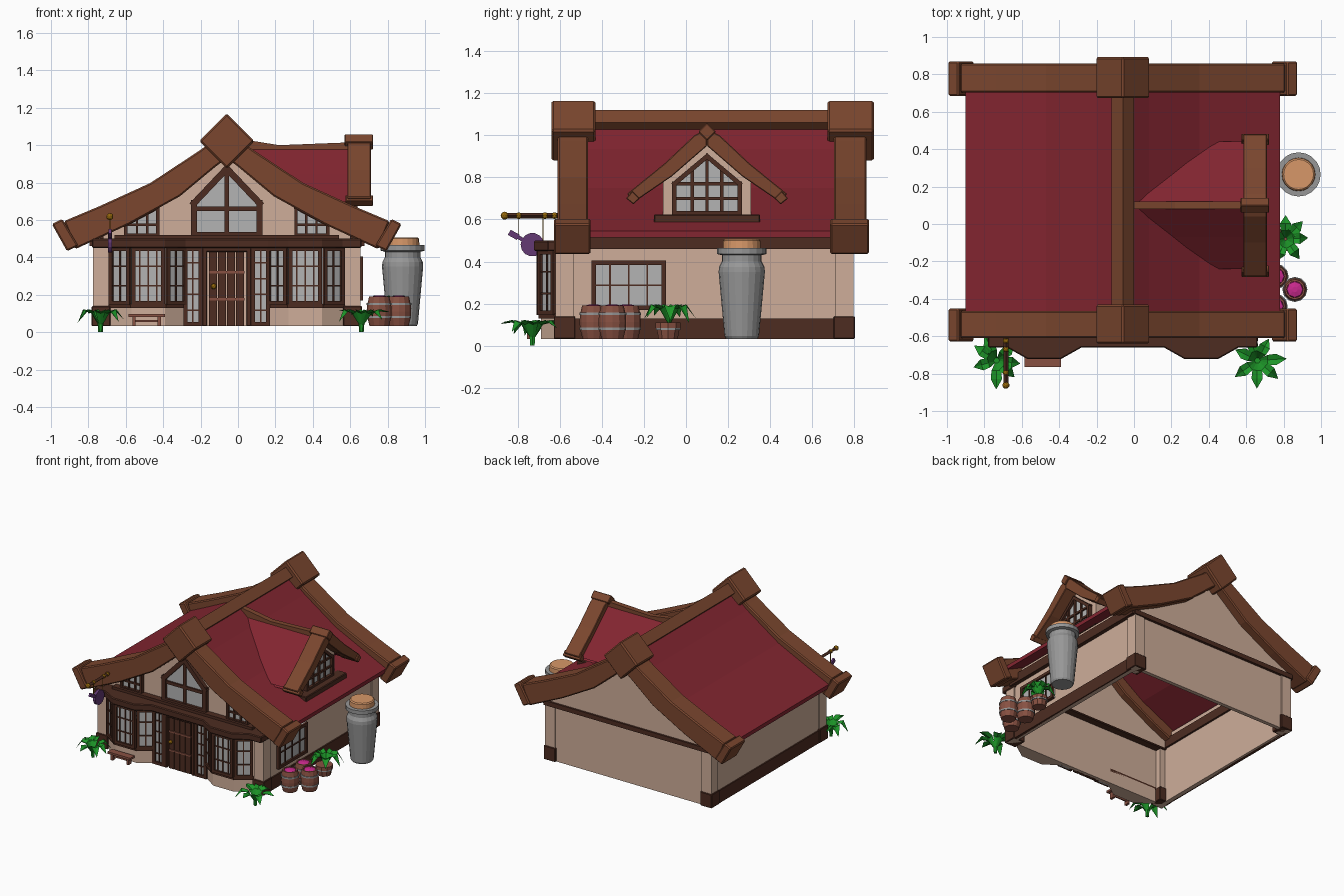
import bpy, bmesh, math, random
from mathutils import Matrix, Vector

if "Cube" in bpy.data.objects:
    bpy.data.objects.remove(bpy.data.objects["Cube"])

random.seed(4)
C = -0.06  # x of the ridge line
G = 0.033  # ground level of the house

def mat(name, r, g, b):
    m = bpy.data.materials.new(name)
    m.diffuse_color = [(c / 255) ** 2.2 for c in (r, g, b)] + [1]
    m.use_nodes = True
    m.node_tree.nodes["Principled BSDF"].inputs["Base Color"].default_value = m.diffuse_color
    return m

WOOD = mat("wood", 122, 72, 50); DARK = mat("dark_wood", 78, 48, 38); CREAM = mat("plaster", 205, 172, 152)
RED = mat("roof_red", 130, 42, 52); GLASS = mat("glass", 178, 178, 178); METAL = mat("metal", 150, 150, 150)
GOLD = mat("gold", 150, 105, 20); GREEN = mat("leaf", 35, 150, 45); PINK = mat("pink", 200, 45, 140)
CORK = mat("cork", 214, 150, 104); PURPLE = mat("purple", 100, 60, 115); BARREL = mat("barrel_wood", 135, 82, 68)

def finish(name, bm, m, bevel=0):
    bmesh.ops.recalc_face_normals(bm, faces=bm.faces)
    me = bpy.data.meshes.new(name)
    bm.to_mesh(me)
    bm.free()
    me.materials.append(m)
    ob = bpy.data.objects.new(name, me)
    bpy.context.collection.objects.link(ob)
    if bevel:
        md = ob.modifiers.new("bevel", 'BEVEL')
        md.width, md.segments, md.limit_method = bevel, 1, 'ANGLE'
    return ob

def prisms(name, polys, axis, a, b, m, bevel=0, mx=None):
    """Extrude 2D polygons along an axis from a to b."""
    put = {'x': lambda u, v, t: (t, u, v), 'y': lambda u, v, t: (u, t, v), 'z': lambda u, v, t: (u, v, t)}[axis]
    bm = bmesh.new()
    for p in polys:
        lo = [bm.verts.new(put(u, v, a)) for u, v in p]
        hi = [bm.verts.new(put(u, v, b)) for u, v in p]
        bm.faces.new(lo)
        bm.faces.new(hi[::-1])
        for i in range(len(p)):
            j = (i + 1) % len(p)
            bm.faces.new((lo[i], hi[i], hi[j], lo[j]))
    if mx:
        bmesh.ops.transform(bm, matrix=mx, verts=bm.verts)
    return finish(name, bm, m, bevel)

def rect(x0, x1, y0, y1):
    return [(x0, y0), (x1, y0), (x1, y1), (x0, y1)]

def box(name, x0, x1, y0, y1, z0, z1, m, bevel=0):
    return prisms(name, [rect(x0, x1, y0, y1)], 'z', z0, z1, m, bevel)

def seg(p, q, w):
    p, q = Vector(p), Vector(q)
    d = (q - p).normalized() * w / 2
    n = Vector((-d.y, d.x))
    return [tuple(v) for v in (p - d + n, p - d - n, q + d - n, q + d + n)]

def diamond(u, v, r):
    return [(u - r, v), (u, v - r), (u + r, v), (u, v + r)]

def mir(pts, s, c=C):
    return [(c + s * d, z) for d, z in pts]

def window(name, p0, p1, z0, z1, cols, rows):
    """Upright gridded window along a wall line, seen left to right from outside."""
    d = Vector(p1) - Vector(p0)
    w = d.length
    mx = Matrix.Translation((*p0, 0)) @ Matrix.Rotation(math.atan2(d.y, d.x), 4, 'Z')
    prisms(name + "_glass", [rect(0, w, z0, z1)], 'y', -0.006, 0.008, GLASS, mx=mx)
    f = 0.011
    edge = [rect(0, w, z0, z0 + 2 * f), rect(0, w, z1 - 2 * f, z1), rect(0, 2 * f, z0, z1), rect(w - 2 * f, w, z0, z1)]
    prisms(name + "_frame", edge, 'y', -0.02, 0.01, DARK, mx=mx)
    bars = [rect(w * i / cols - .004, w * i / cols + .004, z0, z1) for i in range(1, cols)]
    bars += [rect(0, w, z - .004, z + .004) for z in [z0 + (z1 - z0) * j / rows for j in range(1, rows)]]
    prisms(name + "_bars", bars, 'y', -0.013, 0, DARK, mx=mx)

def poly_window(name, pts, axis, t, out, bars, w=0.026):
    prisms(name + "_glass", [pts], axis, t, t + out * 0.01, GLASS)
    prisms(name + "_frame", [seg(p, q, w) for p, q in zip(pts, pts[1:] + pts[:1])], axis, t, t + out * 0.03, DARK)
    prisms(name + "_bars", [seg(*b, w * 0.7) for b in bars], axis, t, t + out * 0.022, DARK)

def lathe(name, prof, x, y, n, m):
    bm = bmesh.new()
    rings = [[bm.verts.new((x + r * math.cos(math.tau * i / n), y + r * math.sin(math.tau * i / n), z))
              for i in range(n)] for r, z in prof]
    for a, b in zip(rings, rings[1:]):
        for i in range(n):
            bm.faces.new((a[i], a[(i + 1) % n], b[(i + 1) % n], b[i]))
    bm.faces.new(rings[0])
    bm.faces.new(rings[-1])
    return finish(name, bm, m)

# Walls, open underneath
for s, n in ((-1, "left"), (1, "right")):
    prisms(n + "_wall", [rect(*sorted((C + s * .675, C + s * .705)), -.6, .79)], 'z', G, .57, CREAM)
    prisms(n + "_base_band", [rect(*sorted((C + s * .69, C + s * .715)), -.56, .75)], 'z', G, .13, DARK)
    prisms(n + "_eave_beam", [rect(*sorted((C + s * .66, C + s * .735)), -.56, .79)], 'z', .46, .53, DARK)
    for y0, y1, e in ((-.62, -.535, "front"), (.71, .795, "back")):
        xs = sorted((C + s * .63, C + s * .714))
        box(f"{e}_{n}_post", *xs, y0, y1, G, .47, CREAM)
        box(f"{e}_{n}_post_foot", xs[0] - .008, xs[1] + .008, y0 - .008, y1 + .008, G, .14, DARK, .004)
box("front_wall", C - .7, C + .7, -.61, -.58, G, .46, CREAM)
box("back_wall", C - .7, C + .7, .755, .785, G, .48, CREAM)
gable = [(.7, .46), (.7, .575), (.4, .72), (.14, .9)]
gable = mir(gable, 1) + [(C, 1.0)] + mir(gable[::-1], -1)
prisms("front_gable", [gable], 'y', -.55, -.52, CREAM)
prisms("back_gable", [gable], 'y', .755, .79, CREAM)
box("back_gable_beam", C - .72, C + .72, .75, .805, .455, .49, DARK)

# Main roof with ridge and barge boards
RP = [(0, 1.05), (.14, .935), (.41, .75), (.68, .62), (.84, .545)]
under = [(d, z - .03) for d, z in RP]
for s, n in ((-1, "left"), (1, "right")):
    prisms(n + "_roof", [mir(RP, s) + mir(under[::-1], s)], 'y', -.54, .78, RED)
prisms("ridge_beam", [diamond(C, 1.06, .06)], 'y', -.55, .79, WOOD)
board = [(0, 1.08), (.14, .975), (.41, .797), (.68, .674), (.87, .594), (.81, .444), (.52, .578), (.25, .727), (.06, .885), (0, .93)]
cap = [(.935, .578), (.88, .606), (.794, .462), (.854, .433)]
for n, y0, y1, g in (("front", -.61, -.465, -1), ("back", .703, .858, 1)):
    for s, e in ((-1, "left"), (1, "right")):
        prisms(f"{n}_{e}_barge_board", [mir(board, s)], 'y', y0, y1, WOOD, .008)
        prisms(f"{n}_{e}_barge_cap", [mir(cap, s)], 'y', y0 - .018, y1 + .012, WOOD, .008)
    prisms(n + "_peak_block", [diamond(C, 1.022, .148)], 'y', y0 - .03, y1 + .035, WOOD, .01)

# Bay windows, cornice and front sill
bay = [(.07, -.60), (.222, -.615), (.33, -.69), (.51, -.69), (.62, -.615), (.64, -.60)]
for s, n in ((-1, "left"), (1, "right")):
    prisms(n + "_bay_base", [mir(bay[1:5] + [(.62, -.58), (.222, -.58)], s)], 'z', G, .14, CREAM)
    prisms(n + "_bay_sill", [mir([(.21, -.62), (.325, -.702), (.515, -.702), (.632, -.62), (.632, -.58), (.21, -.58)], s)],
           'z', .13, .152, DARK)
    b = mir(bay[1:5], s)
    b = b if s > 0 else b[::-1]
    for i, c in enumerate((2, 4, 2)):
        window(f"{n}_bay_window_{i}", b[i], b[i + 1], .145, .455, c, 3)
    d0, d1 = sorted((C + s * .13, C + s * .232))
    window(n + "_sidelight", (d0, -.615), (d1, -.615), G, .455, 2, 5)
half = [(.22, -.66), (.33, -.722), (.51, -.722), (.62, -.66), (.72, -.66), (.72, -.52)]
prisms("front_cornice", [mir(half[::-1], -1) + mir(half, 1)], 'z', .45, .5, DARK, .006)
box("gable_sill", C - .6, C + .6, -.6, -.53, .495, .52, DARK)

# Door
prisms("door_planks", [rect(-.155 + i * .048, -.111 + i * .048, G, .44) for i in range(4)], 'y', -.628, -.6, DARK)
prisms("door_frame", [rect(-.19, -.165, G, .455), rect(.045, .07, G, .455), rect(-.19, .07, .43, .455)], 'y', -.64, -.6, DARK, .004)
prisms("door_hinges", [rect(-.155, .035, z, z + .012) for z in (.17, .315)], 'y', -.634, -.62, BARREL)
bm = bmesh.new()
bmesh.ops.create_icosphere(bm, subdivisions=2, radius=.015, matrix=Matrix.Translation((-.13, -.642, .245)))
finish("door_knob", bm, GOLD)

# Gable and side windows
pent = [(C - .175, .52), (C + .175, .52), (C + .175, .69), (C, .875), (C - .175, .69)]
poly_window("gable_window", pent, 'y', -.55, -1, [((C, .52), (C, .87)), ((C - .175, .66), (C + .175, .66))], .034)
for s, n in ((-1, "left"), (1, "right")):
    p = mir([(.37, .52), (.54, .52), (.54, .575), (.37, .665)], s)
    poly_window(n + "_gable_window", p, 'y', -.55, -1,
                [(mir([(d, .52)], s)[0], mir([(d, .63)], s)[0]) for d in (.425, .48)] + [(p[2], (p[3][0], .575))], .018)
window("side_window", (C + .708, -.45), (C + .708, -.095), .17, .405, 4, 2)

# Dormer
DY = .1
def roof_x(z):
    for (d0, z0), (d1, z1) in zip(RP, RP[1:]):
        if z1 <= z <= z0:
            return C + d0 + (z0 - z) / (z0 - z1) * (d1 - d0) - .01
prof = [(0, .995), (.17, .845), (.34, .70)]
for s, n in ((-1, "front"), (1, "back")):
    bm = bmesh.new()
    for dz in (0, -.015):
        a = [bm.verts.new((roof_x(z + dz), DY + s * d, z + dz)) for d, z in prof]
        b = [bm.verts.new((.62, DY + s * d, z + dz)) for d, z in prof]
        for i in range(2):
            bm.faces.new((a[i], b[i], b[i + 1], a[i + 1]))
    finish(f"dormer_{n}_roof", bm, RED)
    side = [(0, 1.03), (.06, 1.0), (.2, .868), (.38, .722), (.35, .68), (.167, .805), (0, .95)]
    prisms(f"dormer_{n}_barge_board", [mir(side, s, DY)], 'x', .585, .71, WOOD, .004)
    prisms(f"dormer_{n}_barge_cap", [mir([(.385, .70), (.355, .735), (.32, .70), (.35, .672)], s, DY)], 'x', .575, .722, WOOD, .004)
    y = DY + s * .2
    prisms(f"dormer_{n}_cheek", [[(.6, .6), (.6, .8), (.32, .8), (.35, .73)]], 'y', y - .01, y + .01, CREAM)
prisms("dormer_peak_block", [diamond(DY, 1.017, .042)], 'x', .57, .722, WOOD, .004)
prisms("dormer_ridge", [[(-.03, 1.04), (.22, 1.0), (.6, 1.015), (.6, .975), (.22, .965), (-.03, .98)]], 'y', DY - .02, DY + .02, WOOD)
prisms("dormer_wall", [[(DY - .21, .6), (DY + .21, .6), (DY + .21, .79), (DY, .97), (DY - .21, .79)]], 'x', .57, .61, CREAM)
pent = [(DY - .155, .63), (DY + .155, .63), (DY + .155, .77), (DY, .90), (DY - .155, .77)]
bars = [((DY + d, .63), (DY + d, .9 - abs(d) * .8)) for d in (-.07, 0, .07)] + [(pent[2], pent[4]), ((DY - .155, .70), (DY + .155, .70))]
poly_window("dormer_window", pent, 'x', .61, 1, bars, .022)
box("dormer_sill", .55, .69, DY - .252, DY + .252, .576, .624, DARK, .005)

# Big metal jar with cork
lathe("jar", [(.075, G), (.082, .045), (.11, .35), (.108, .375), (.095, .4), (.095, .43), (.118, .436), (.118, .465), (.09, .465)],
      .88, .265, 20, METAL)
lathe("jar_cork", [(.09, .46), (.088, .5), (.08, .507)], .88, .265, 20, CORK)

# Barrels of pink fruit
for i, (x, y) in enumerate(((.76, -.28), (.755, -.44), (.86, -.35))):
    lathe(f"barrel_{i}", [(.052, G), (.064, .08), (.066, .112), (.064, .145), (.054, .192), (.044, .192), (.044, .175)], x, y, 12, BARREL)
    for j, (z, r) in enumerate(((.075, .066), (.145, .067))):
        lathe(f"barrel_{i}_hoop_{j}", [(r - .005, z), (r, z), (r, z + .012), (r - .005, z + .012)], x, y, 12, METAL)
    lathe(f"barrel_{i}_fruit", [(.046, .175), (.042, .19), (.015, .197)], x, y, 8, PINK)

# Plants
def plant(name, x, y, z, size, n=7):
    bm = bmesh.new()
    for k in range(n):
        a = math.tau * k / n + random.uniform(-.25, .25)
        e = size * random.uniform(.85, 1.1)
        drop = random.uniform(-.06, .03)
        u, v = Vector((math.cos(a), math.sin(a), 0)), Vector((-math.sin(a), math.cos(a), 0))
        rows = []
        for t, h, w in ((.04, .0, .006), (.35, .07, .026), (.65, .08, .03), (1, .06 + drop, .001)):
            p = Vector((x, y, z + h)) + u * e * t
            rows.append([bm.verts.new(q) for q in (p - v * w + Vector((0, 0, w * .4)), p, p + v * w + Vector((0, 0, w * .4)))])
        for r0, r1 in zip(rows, rows[1:]):
            for j in (0, 1):
                bm.faces.new((r0[j], r0[j + 1], r1[j + 1], r1[j]))
    finish(name, bm, GREEN)
plant("left_plant", -.735, -.73, .03, .145)
plant("right_plant", .66, -.73, .03, .15)
plant("potted_plant", .81, -.08, .105, .125)
for n, x in (("left", -.735), ("right", .66)):
    lathe(n + "_plant_root", [(.012, 0), (.016, .05)], x, -.73, 6, GREEN)
lathe("plant_pot", [(.048, G), (.058, .085), (.062, .085), (.062, .11), (.05, .11)], .80, -.085, 10, BARREL)
lathe("plant_pot_hoop", [(.05, .075), (.061, .075), (.061, .086), (.05, .086)], .80, -.085, 10, METAL)

# Bench
box("bench_seat", -.585, -.39, -.765, -.71, .08, .096, BARREL)
prisms("bench_legs", [rect(x, x + .018, -.755, -.72) for x in (-.565, -.43)], 'z', G, .082, BARREL)
box("bench_rail", -.56, -.42, -.742, -.732, .055, .066, BARREL)

# Hanging lute sign
SX = -.685
prisms("sign_pole", [diamond(SX, .618, .013)], 'y', -.86, -.55, DARK)
bm = bmesh.new()
for y, r in ((-.862, .019), (-.795, .016), (-.67, .016), (-.625, .016)):
    bmesh.ops.create_icosphere(bm, subdivisions=2, radius=r, matrix=Matrix.Translation((SX, y, .618)))
finish("sign_knobs", bm, GOLD)
prisms("sign_cords", [rect(-.797, -.793, .51, .618), rect(-.682, -.678, .5, .618)], 'x', SX - .002, SX + .002, GOLD)
disc = [(-.73 + .056 * math.cos(math.tau * i / 14), .48 + .056 * math.sin(math.tau * i / 14)) for i in range(14)]
prisms("sign_lute_body", [disc], 'x', SX - .01, SX + .01, PURPLE)
prisms("sign_lute_neck", [seg((-.75, .49), (-.815, .525), .018), seg((-.81, .522), (-.828, .532), .028)], 'x', SX - .008, SX + .008, PURPLE)
